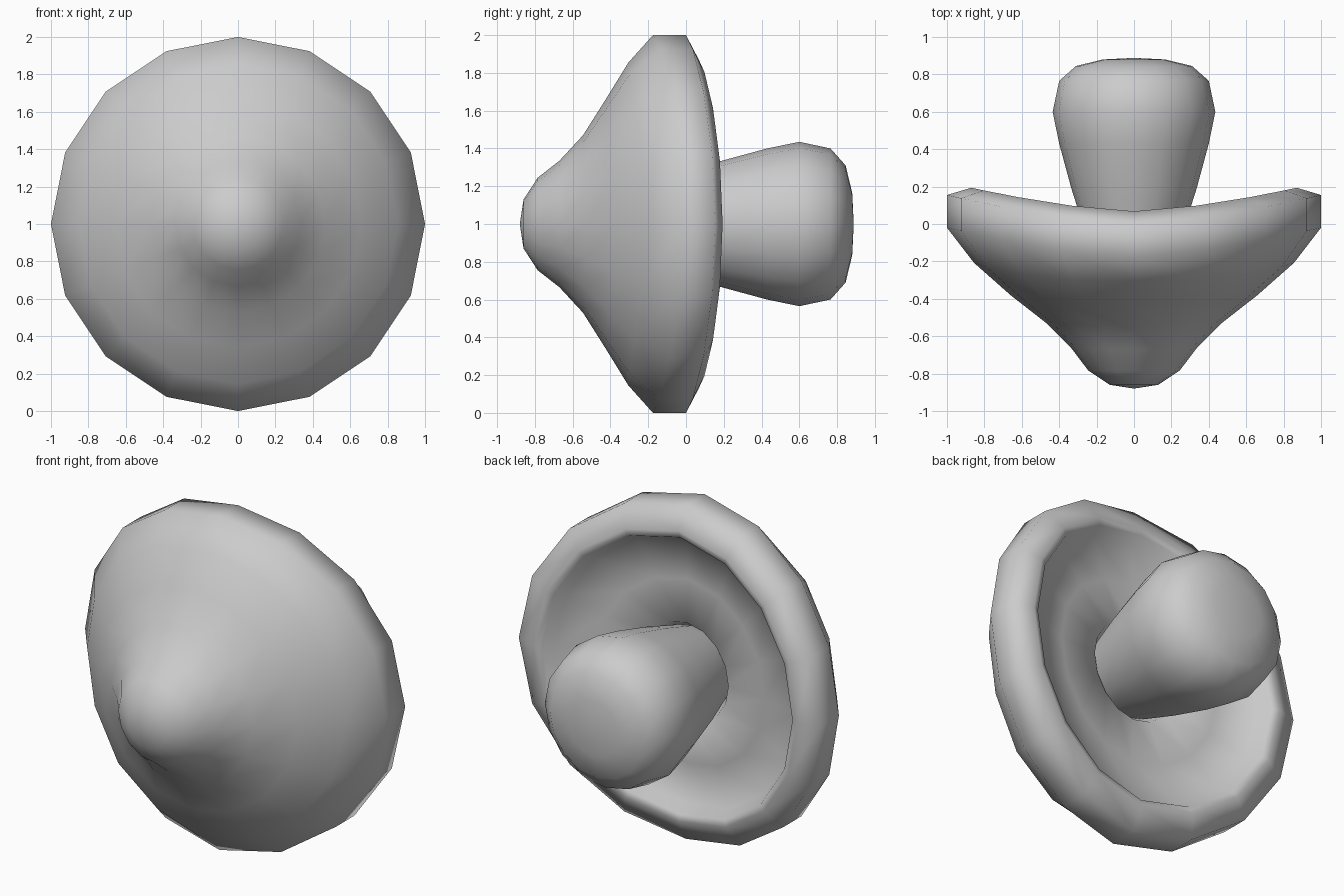
import bpy, bmesh
from math import pi, cos, sin

if "Cube" in bpy.data.objects:
    bpy.data.objects.remove(bpy.data.objects["Cube"])

SIDES = 16
BEND = 0.155   # shield curves backwards towards its left and right edges


def lathe(name, profile, bend=0.0):
    """Spin (radius, y) points around the y axis at z = 1; radius 0 makes a pole."""
    bm = bmesh.new()
    rings = []
    for r, y in profile:
        if r == 0:
            rings.append([bm.verts.new((0, y, 1))])
            continue
        power = 3 if y < -0.25 else 1.5   # the front cone bends less near its middle
        ring = []
        for i in range(SIDES):
            a = 2 * pi * i / SIDES
            x = r * cos(a)
            ring.append(bm.verts.new((x, y + bend * abs(x) ** power, 1 + r * sin(a))))
        rings.append(ring)
    for a, b in zip(rings, rings[1:]):
        for i in range(SIDES):
            j = (i + 1) % SIDES
            quad = [a[i % len(a)], a[j % len(a)], b[j % len(b)], b[i % len(b)]]
            bm.faces.new(list(dict.fromkeys(quad)))
    bmesh.ops.recalc_face_normals(bm, faces=bm.faces)
    for f in bm.faces:
        f.smooth = True
    mesh = bpy.data.meshes.new(name)
    bm.to_mesh(mesh)
    bm.free()
    obj = bpy.data.objects.new(name, mesh)
    bpy.context.collection.objects.link(obj)
    return obj


# Curved shield: front knob, flared cone, rim, rolled lip, hollow back and teat socket
lathe("shield", [
    (0, -0.88), (0.13, -0.86), (0.245, -0.785), (0.335, -0.67), (0.47, -0.545),
    (0.66, -0.425), (0.855, -0.305), (1.0, -0.175), (1.0, 0.0), (0.87, 0.068),
    (0.83, 0.06), (0.79, -0.01), (0.55, -0.02), (0.295, -0.005), (0.265, -0.06),
    (0, -0.07)], BEND)

# Bulbous teat on the back
lathe("teat", [
    (0, -0.12), (0.235, -0.12), (0.265, -0.03), (0.335, 0.19),
    (0.40, 0.43), (0.435, 0.6), (0.40, 0.765), (0.31, 0.845), (0.165, 0.88),
    (0, 0.888)])
